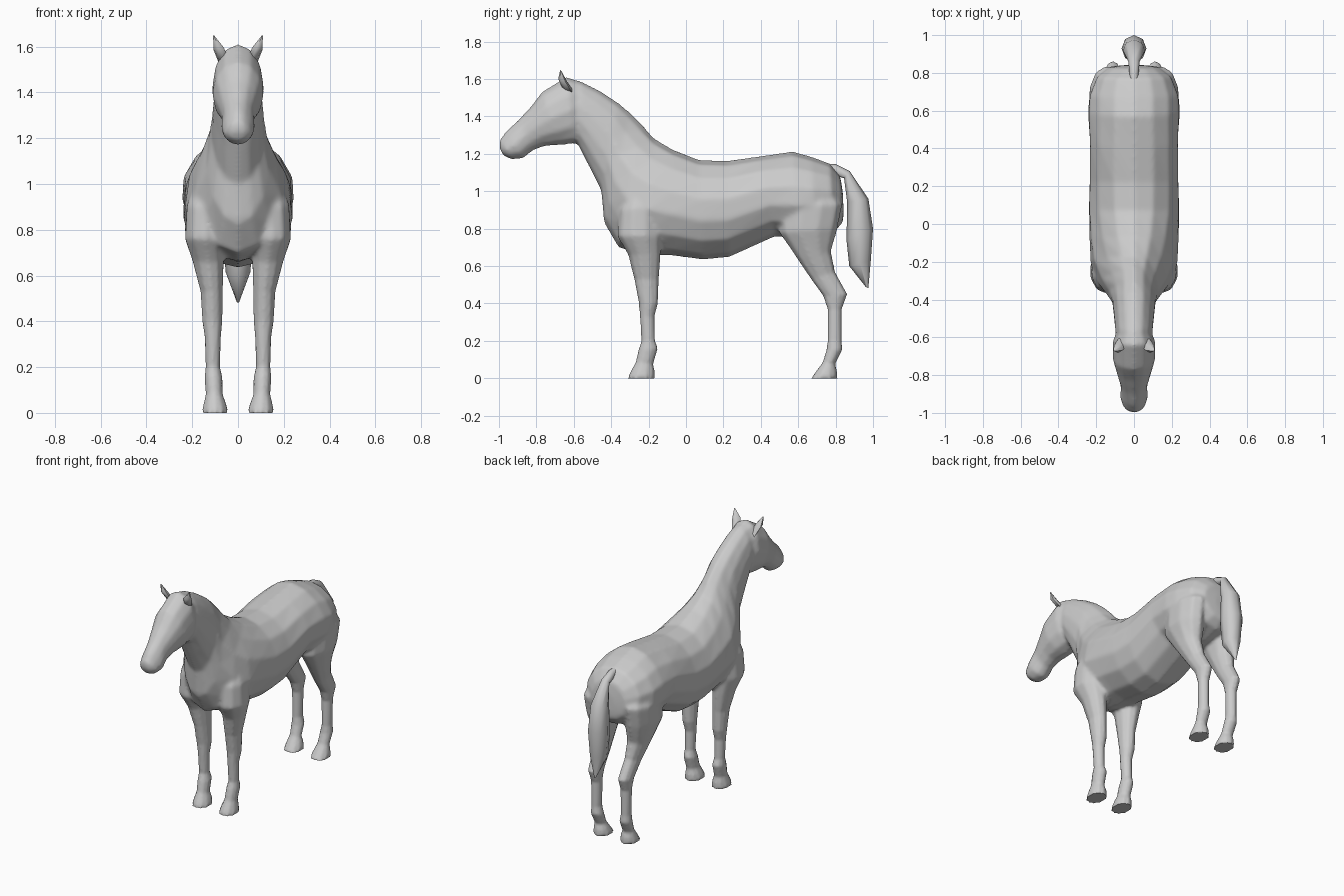
import bpy, bmesh, math
from mathutils import Vector

coat = bpy.data.materials.new("grey coat")
coat.diffuse_color = (0.6, 0.6, 0.6, 1)


def select_only(objs):
    bpy.ops.object.select_all(action='DESELECT')
    for o in objs:
        o.select_set(True)
    bpy.context.view_layer.objects.active = objs[0]


def loft(name, sections, sides=12, side=1, angle=60):
    """Skin rings; each is (y1, z1, y2, z2, half width, centre x, top pinch)."""
    bm = bmesh.new()
    rings = []
    for y1, z1, y2, z2, w, cx, *pinch in sections:
        p = pinch[0] if pinch else 0
        a, b = Vector((cx * side, y1, z1)), Vector((cx * side, y2, z2))
        mid, half = (a + b) / 2, (a - b) / 2
        ring = []
        for i in range(sides):
            t = 2 * math.pi * i / sides
            x = w * math.sin(t) * (1 - p * max(0, math.cos(t)))
            ring.append(bm.verts.new(mid + half * math.cos(t) + Vector((x, 0, 0))))
        rings.append(ring)
    for r, s in zip(rings, rings[1:]):
        for i in range(sides):
            j = (i + 1) % sides
            bm.faces.new((r[i], r[j], s[j], s[i]))
    bm.faces.new(rings[0])
    bm.faces.new(rings[-1])
    bmesh.ops.recalc_face_normals(bm, faces=bm.faces)
    mesh = bpy.data.meshes.new(name)
    bm.to_mesh(mesh)
    bm.free()
    mesh.materials.append(coat)
    obj = bpy.data.objects.new(name, mesh)
    bpy.context.collection.objects.link(obj)
    select_only([obj])
    bpy.ops.object.shade_smooth_by_angle(angle=math.radians(angle))
    return obj


# Trunk and neck: one skin from rump to throat
trunk = loft("body", [
    (.838, 1.00, .843, .88, .05, 0),
    (.825, 1.08, .838, .83, .13, 0),
    (.77, 1.148, .79, .78, .20, 0),
    (.67, 1.185, .69, .75, .242, 0, .05),
    (.57, 1.213, .61, .74, .25, 0, .1),
    (.40, 1.188, .48, .76, .238, 0),
    (.22, 1.163, .23, .648, .24, 0),
    (.07, 1.168, .09, .635, .245, 0, .05),
    (-.07, 1.223, -.08, .657, .243, 0, .2),
    (-.17, 1.283, -.22, .662, .237, 0, .38),
    (-.24, 1.363, -.36, .697, .195, 0, .42),
    (-.30, 1.423, -.438, .83, .14, 0, .2),
    (-.36, 1.473, -.453, 1.0, .117, 0),
    (-.46, 1.538, -.523, 1.14, .108, 0),
    (-.56, 1.588, -.578, 1.25, .10, 0),
    (-.63, 1.608, -.62, 1.28, .08, 0),
], 14)

# Head with jaw and muzzle
head = loft("head", [
    (-.57, 1.588, -.55, 1.29, .085, 0),
    (-.64, 1.613, -.59, 1.255, .112, 0),
    (-.77, 1.533, -.67, 1.247, .112, 0),
    (-.83, 1.453, -.76, 1.24, .09, 0),
    (-.90, 1.378, -.82, 1.217, .070, 0),
    (-.962, 1.322, -.87, 1.175, .075, 0, .25),
    (-.998, 1.272, -.93, 1.170, .06, 0, .2),
    (-.998, 1.235, -.975, 1.188, .03, 0),
])

# Tail
loft("tail", [
    (.72, 1.15, .74, 1.10, .024, 0),
    (.80, 1.145, .785, 1.085, .024, 0),
    (.875, 1.108, .845, 1.07, .03, 0),
    (.975, .96, .862, .94, .058, 0),
    (1.0, .80, .858, .74, .066, 0),
    (.988, .63, .873, .60, .054, 0),
    (.975, .482, .96, .49, .006, 0),
], 8)

front_leg = [
    (-.29, 1.03, -.20, 1.03, .04, .14),
    (-.36, .90, -.14, .92, .085, .142),
    (-.37, .76, -.13, .76, .090, .145),
    (-.31, .66, -.135, .66, .070, .13),
    (-.277, .53, -.145, .53, .050, .115),
    (-.252, .40, -.15, .40, .045, .112),
    (-.247, .33, -.168, .33, .036, .11),
    (-.238, .20, -.165, .20, .032, .11),
    (-.255, .15, -.15, .16, .040, .107),
    (-.27, .085, -.175, .075, .038, .104),
    (-.30, .03, -.167, .04, .052, .101),
    (-.312, 0, -.165, 0, .06, .10),
]
hind_leg = [
    (.60, 1.05, .78, 1.02, .05, .13),
    (.505, .92, .838, .93, .092, .148),
    (.495, .78, .813, .80, .092, .143),
    (.60, .63, .777, .68, .064, .13),
    (.668, .53, .797, .57, .046, .118),
    (.733, .44, .863, .45, .043, .112),
    (.757, .37, .833, .37, .035, .11),
    (.757, .20, .832, .20, .032, .11),
    (.75, .15, .837, .155, .040, .107),
    (.73, .085, .797, .075, .038, .104),
    (.69, .03, .808, .04, .052, .101),
    (.668, 0, .81, 0, .06, .10),
]
ear = [
    (-.66, 1.55, -.59, 1.52, .025, .062),
    (-.683, 1.60, -.632, 1.58, .026, .084),
    (-.673, 1.648, -.668, 1.646, .003, .106),
]

# Mirrored legs and ears
parts = [trunk, head]
for label, side in (("right", -1), ("left", 1)):
    parts.append(loft("front_leg_" + label, front_leg, 10, side))
    parts.append(loft("hind_leg_" + label, hind_leg, 10, side))
    loft("ear_" + label, ear, 6, side)

# Fuse trunk, head and legs into one skin
select_only(parts)
bpy.ops.object.join()
fuse = trunk.modifiers.new("fuse", 'REMESH')
fuse.mode = 'VOXEL'
fuse.voxel_size = 0.01
fuse.use_smooth_shade = True
bpy.ops.object.modifier_apply(modifier="fuse")

# Soften the shoulder, hip and throat joins; keep the lower legs crisp
group = trunk.vertex_groups.new(name="joins")
for v in trunk.data.vertices:
    if v.co.z > 0.6:
        group.add([v.index], min(1, (v.co.z - 0.6) / 0.1), 'REPLACE')
soften = trunk.modifiers.new("soften", 'SMOOTH')
soften.factor = 0.5
soften.iterations = 12
soften.vertex_group = "joins"
select_only([trunk])
bpy.ops.object.modifier_apply(modifier="soften")
bpy.ops.object.shade_smooth_by_angle(angle=math.radians(60))
